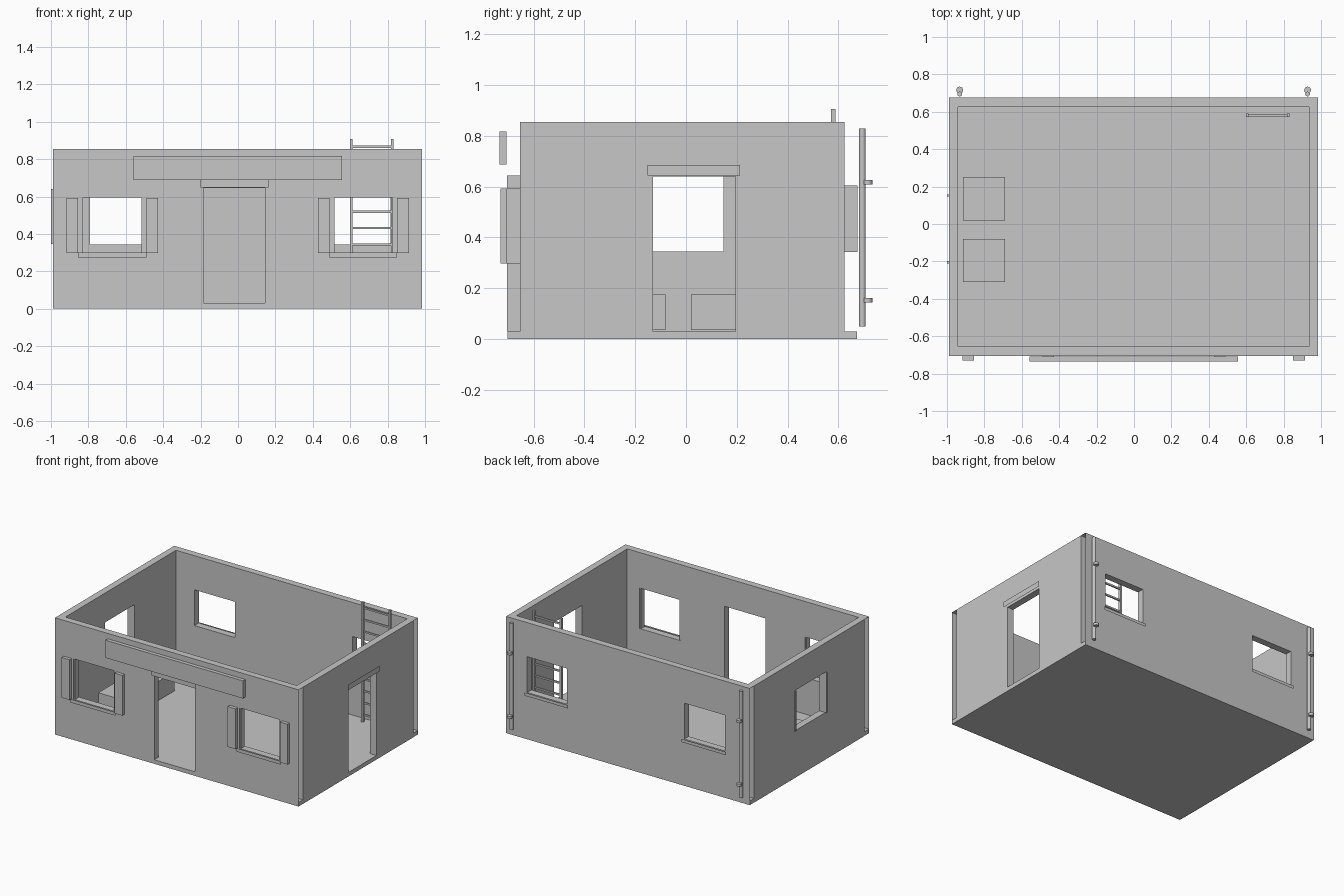
import bpy
import bmesh
from mathutils import Vector

if "Cube" in bpy.data.objects:
    bpy.data.objects.remove(bpy.data.objects["Cube"])

GREY = (0.57, 0.57, 0.57, 1)
mat = bpy.data.materials.new("plain grey")
mat.use_nodes = True
mat.diffuse_color = GREY
mat.node_tree.nodes["Principled BSDF"].inputs["Base Color"].default_value = GREY


def finish(name, bm):
    mesh = bpy.data.meshes.new(name)
    bm.to_mesh(mesh)
    bm.free()
    mesh.materials.append(mat)
    obj = bpy.data.objects.new(name, mesh)
    bpy.context.collection.objects.link(obj)
    return obj


def box(name, x, y, z):
    """Box from (low, high) ranges."""
    bm = bmesh.new()
    bmesh.ops.create_cube(bm, size=1)
    for v in bm.verts:
        v.co = [r[0] if c < 0 else r[1] for c, r in zip(v.co, (x, y, z))]
    return finish(name, bm)


def plate(name, points):
    bm = bmesh.new()
    bm.faces.new([bm.verts.new(p) for p in points])
    return finish(name, bm)


def cylinder(name, x, y, z, radius, sides):
    bm = bmesh.new()
    bmesh.ops.create_cone(bm, cap_ends=True, segments=sides, radius1=radius,
                          radius2=radius, depth=z[1] - z[0])
    bmesh.ops.translate(bm, verts=bm.verts, vec=(x, y, sum(z) / 2))
    obj = finish(name, bm)
    for p in obj.data.polygons:
        p.use_smooth = abs(p.normal.z) < 0.5
    return obj


def wall(name, axis, span, outer, inner, holes):
    """Hollow wall with openings (u0, u1, z0, z1), open at both ends and below."""
    def place(u, z):
        return (u, outer, z) if axis == 0 else (outer, u, z)
    us = sorted({*span, *(h[0] for h in holes), *(h[1] for h in holes)})
    zs = sorted({0, TOP, *(h[2] for h in holes), *(h[3] for h in holes)})
    bm = bmesh.new()
    grid = {(u, z): bm.verts.new(place(u, z)) for u in us for z in zs}
    for a, b in zip(us, us[1:]):
        for c, d in zip(zs, zs[1:]):
            mu, mz = (a + b) / 2, (c + d) / 2
            if not any(h[0] < mu < h[1] and h[2] < mz < h[3] for h in holes):
                bm.faces.new([grid[k] for k in ((a, c), (b, c), (b, d), (a, d))])
    bmesh.ops.delete(bm, geom=[v for v in bm.verts if not v.link_faces], context='VERTS')
    new = bmesh.ops.extrude_face_region(bm, geom=bm.faces[:], use_keep_orig=True)["geom"]
    shift = Vector((0, 0, 0))
    shift[1 - axis] = inner - outer
    bmesh.ops.translate(bm, verts=[g for g in new if isinstance(g, bmesh.types.BMVert)],
                        vec=shift)
    bmesh.ops.recalc_face_normals(bm, faces=bm.faces)
    # Remove the end caps and the underside
    ends = [f for f in bm.faces
            if all(v.co.z < 1e-5 for v in f.verts)
            or any(all(abs(v.co[axis] - s) < 1e-5 for v in f.verts) for s in span)]
    bmesh.ops.delete(bm, geom=ends, context='FACES')
    bmesh.ops.dissolve_limit(bm, angle_limit=0.01, verts=bm.verts, edges=bm.edges)
    return finish(name, bm)


TOP = 0.855
X0, X1, Y0, Y1, T = -0.99, 0.985, -0.705, 0.675, 0.05

# Floor slab and the four walls
box("floor", (X0 + 0.001, X1 - 0.001), (Y0 + 0.001, Y1 - 0.001), (0, 0.03))
front_windows = [(-0.84, -0.505), (0.505, 0.835)]
back_windows = [(-0.79, -0.46), (0.49, 0.815)]
wall("front_wall", 0, (X0, X1), Y0, Y0 + T,
     [(a, b, 0.298, 0.595) for a, b in front_windows] + [(-0.185, 0.145, 0.03, 0.645)])
wall("back_wall", 0, (X0, X1), Y1, Y1 - T,
     [(a, b, 0.343, 0.605) for a, b in back_windows])
wall("door_side_wall", 1, (Y0 + T, Y1 - T), X1, X1 - T, [(-0.13, 0.195, 0.03, 0.64)])
wall("window_side_wall", 1, (Y0 + T, Y1 - T), X0, X0 + T, [(-0.21, 0.16, 0.345, 0.64)])

# Front window sills, shutters and frame posts
for a, b in front_windows:
    lo, hi, y = a - 0.015, b + 0.015, Y0 - 0.012
    plate("front_sill", [(lo, y, 0.275), (hi, y, 0.275), (hi, y, 0.3), (lo, y, 0.3)])
    for s in (lo - 0.063, hi):
        box("shutter", (s, s + 0.063), (-0.73, Y0), (0.298, 0.593))
    for s in (a, b - 0.01):
        box("front_frame_post", (s, s + 0.01), (Y0 + 0.005, Y0 + T - 0.005), (0.298, 0.595))

# Back window sills
for a, b in back_windows:
    lo, hi, y = a - 0.015, b + 0.015, Y1 + 0.01
    plate("back_sill", [(hi, y, 0.32), (lo, y, 0.32), (lo, y, 0.343), (hi, y, 0.343)])

# Side window frame posts
for s in (-0.21, 0.147):
    box("side_frame_post", (-1, X0 + T), (s, s + 0.012), (0.345, 0.64))

# Door lintels
plate("front_lintel", [(-0.2, -0.717, 0.648), (0.163, -0.717, 0.648),
                       (0.163, -0.717, 0.688), (-0.2, -0.717, 0.688)])
plate("side_lintel", [(1, -0.152, 0.645), (1, 0.212, 0.645),
                      (1, 0.212, 0.685), (1, -0.152, 0.685)])

# Blank sign board
box("sign_board", (-0.56, 0.555), (-0.735, -0.708), (0.688, 0.817))

# Crates on the floor
for y in (-0.31, 0.02):
    box("crate", (-0.915, -0.69), (y, y + 0.23), (0.035, 0.175))

# Ladder
for x in (0.598, 0.818):
    box("ladder_rail", (x, x + 0.014), (0.572, 0.59), (0.03, 0.907))
for i in range(10):
    z = 0.083 + i * 0.087
    box("ladder_rung", (0.61, 0.82), (0.576, 0.586), (z - 0.006, z + 0.006))

# Drain pipes with brackets
for x in (-0.932, 0.928):
    cylinder("drain_pipe", x, 0.695, (0.05, 0.83), 0.013, 12)
    for z in (0.153, 0.618):
        cylinder("pipe_bracket", x, 0.716, (z - 0.009, z + 0.009), 0.019, 8)
